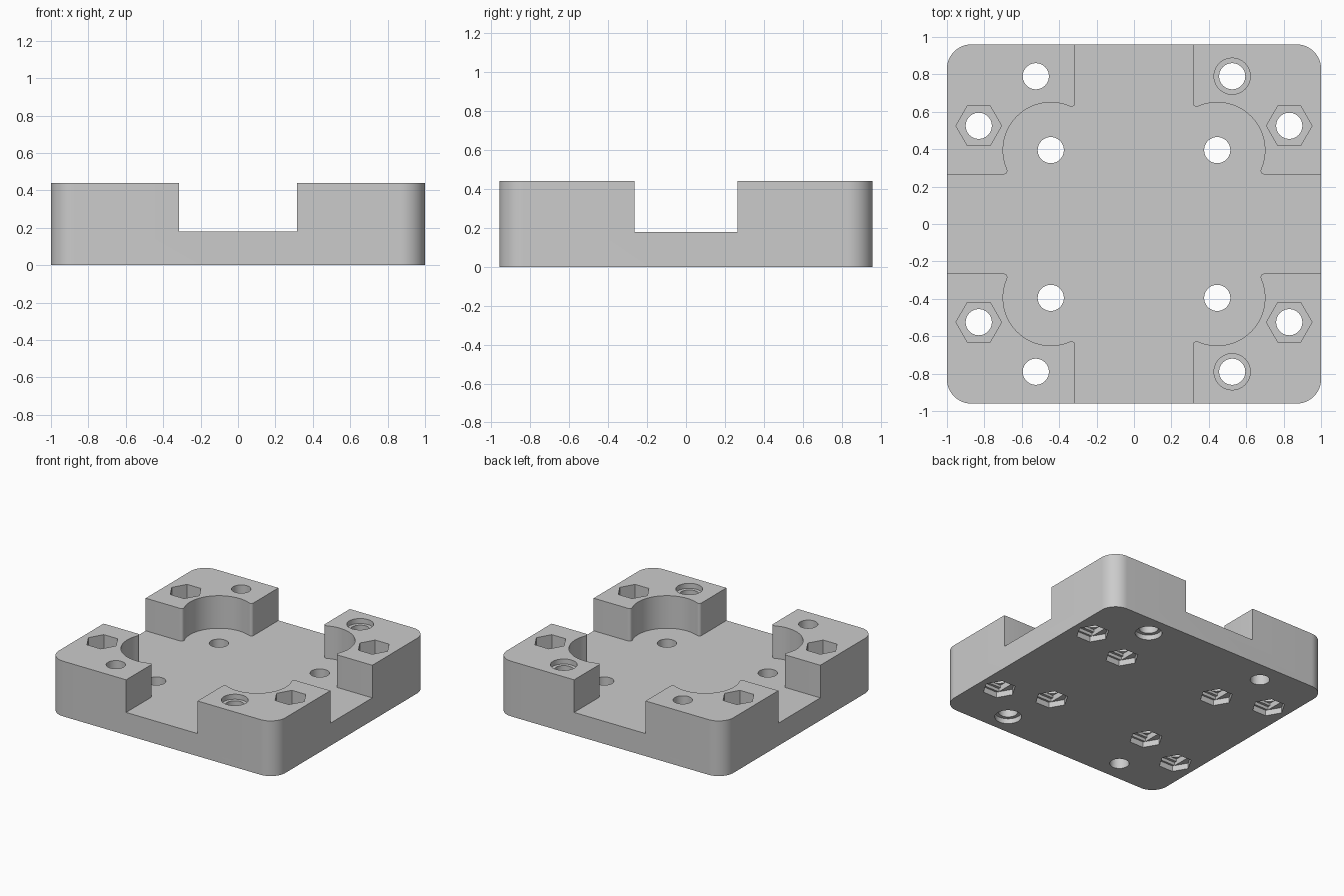
import bpy, bmesh
from math import sin, cos, radians, atan2, hypot, sqrt, degrees

cube = bpy.data.objects.get("Cube")
if cube:
    bpy.data.objects.remove(cube, do_unlink=True)

HALF_X, HALF_Y, TOP, FLOOR = 1.0, 0.96, 0.44, 0.18
SIGNS = [(sx, sy) for sx in (-1, 1) for sy in (-1, 1)]

grey = bpy.data.materials.new("grey plastic")
grey.diffuse_color = (0.6, 0.6, 0.6, 1)
grey.use_nodes = True
grey.node_tree.nodes["Principled BSDF"].inputs["Base Color"].default_value = (0.6, 0.6, 0.6, 1)


def arc(cx, cy, r, a0, a1, n):
    angles = [radians(a0 + (a1 - a0) * i / n) for i in range(n + 1)]
    return [(cx + r * cos(a), cy + r * sin(a)) for a in angles]


def regular(cx, cy, r, n):
    return arc(cx, cy, r, 0, 360, n)[:-1]


def rectangle(cx, cy, hx, hy):
    return [(cx - hx, cy - hy), (cx + hx, cy - hy), (cx + hx, cy + hy), (cx - hx, cy + hy)]


def four_way(quarter):
    """Mirror a quarter outline into all four quadrants, in order."""
    half = quarter + [(-x, y) for x, y in reversed(quarter)]
    return half + [(x, -y) for x, y in reversed(half)]


def prisms(name, items):
    """One object made of separate prisms: (outline, z0, z1)."""
    bm = bmesh.new()
    for outline, z0, z1 in items:
        face = bm.faces.new([bm.verts.new((x, y, z0)) for x, y in outline])
        result = bmesh.ops.extrude_face_region(bm, geom=[face])
        for v in result["geom"]:
            if isinstance(v, bmesh.types.BMVert):
                v.co.z = z1
    bmesh.ops.recalc_face_normals(bm, faces=bm.faces)
    mesh = bpy.data.meshes.new(name)
    bm.to_mesh(mesh)
    bm.free()
    mesh.materials.append(grey)
    obj = bpy.data.objects.new(name, mesh)
    bpy.context.collection.objects.link(obj)
    return obj


# Block with rounded upright corners
corner = 0.13
block = prisms("mounting_block", [
    (four_way(arc(HALF_X - corner, HALF_Y - corner, corner, 0, 90, 16)), 0, TOP)])

# Cross-shaped recess with round pockets and softened lips
sx, sy, px, py, R, r = 0.315, 0.265, 0.445, 0.395, 0.255, 0.02
f1 = (px + sqrt((R + r) ** 2 - (sy + r - py) ** 2), sy + r)
f2 = (sx + r, py + sqrt((R + r) ** 2 - (sx + r - px) ** 2))
a1 = degrees(atan2(f1[1] - py, f1[0] - px))
a2 = degrees(atan2(f2[1] - py, f2[0] - px))
recess = ([(1.2, sy)] + arc(*f1, r, -90, a1 - 180, 8)
          + arc(px, py, R, a1, a2, 36)[1:-1]
          + arc(*f2, r, a2 - 180, -180, 8) + [(sx, 1.2), ])
# Arms run past the block sides
outline = four_way(recess)

# Hole positions
inner = [(x * px, y * py) for x, y in SIGNS]
side = [(x * 0.83, y * 0.525) for x, y in SIGNS]
end = [(x * 0.525, y * 0.79) for x, y in SIGNS]
bored = [p for p in end if p[0] > 0]
hex_r, hole_r = 0.122, 0.07
nuts = inner + side

cutters = [
    prisms("recess_cutter", [(outline, FLOOR, 0.6)]),
    prisms("hole_cutter", [(regular(*p, hole_r, 40), -0.1, 0.6) for p in inner + side + end]),
    # Nut pockets above and below
    prisms("nut_cutter", [(regular(*p, hex_r, 6), TOP - 0.16, 0.6) for p in side]
           + [(regular(*p, hex_r, 6), -0.1, 0.045) for p in nuts]),
    # Stepped bridging layers inside the lower nut pockets
    prisms("slot_cutter", [(rectangle(*p, hole_r, 0.09), -0.1, 0.07) for p in nuts]),
    prisms("square_cutter", [(rectangle(*p, hole_r, hole_r), -0.1, 0.09) for p in nuts]),
    # Shallow counterbores on both faces
    prisms("counterbore_cutter", [(regular(*p, 0.097, 40), z0, z1) for p in bored
                                  for z0, z1 in ((-0.1, 0.04), (TOP - 0.04, 0.6))]),
]

bpy.ops.object.select_all(action="DESELECT")
block.select_set(True)
bpy.context.view_layer.objects.active = block
for cutter in cutters:
    cutter.hide_render = True
    mod = block.modifiers.new(cutter.name, "BOOLEAN")
    mod.operation, mod.solver, mod.object = "DIFFERENCE", "EXACT", cutter
    bpy.ops.object.modifier_apply(modifier=mod.name)
    bpy.data.objects.remove(cutter, do_unlink=True)

bpy.ops.object.shade_smooth_by_angle(angle=radians(30))
